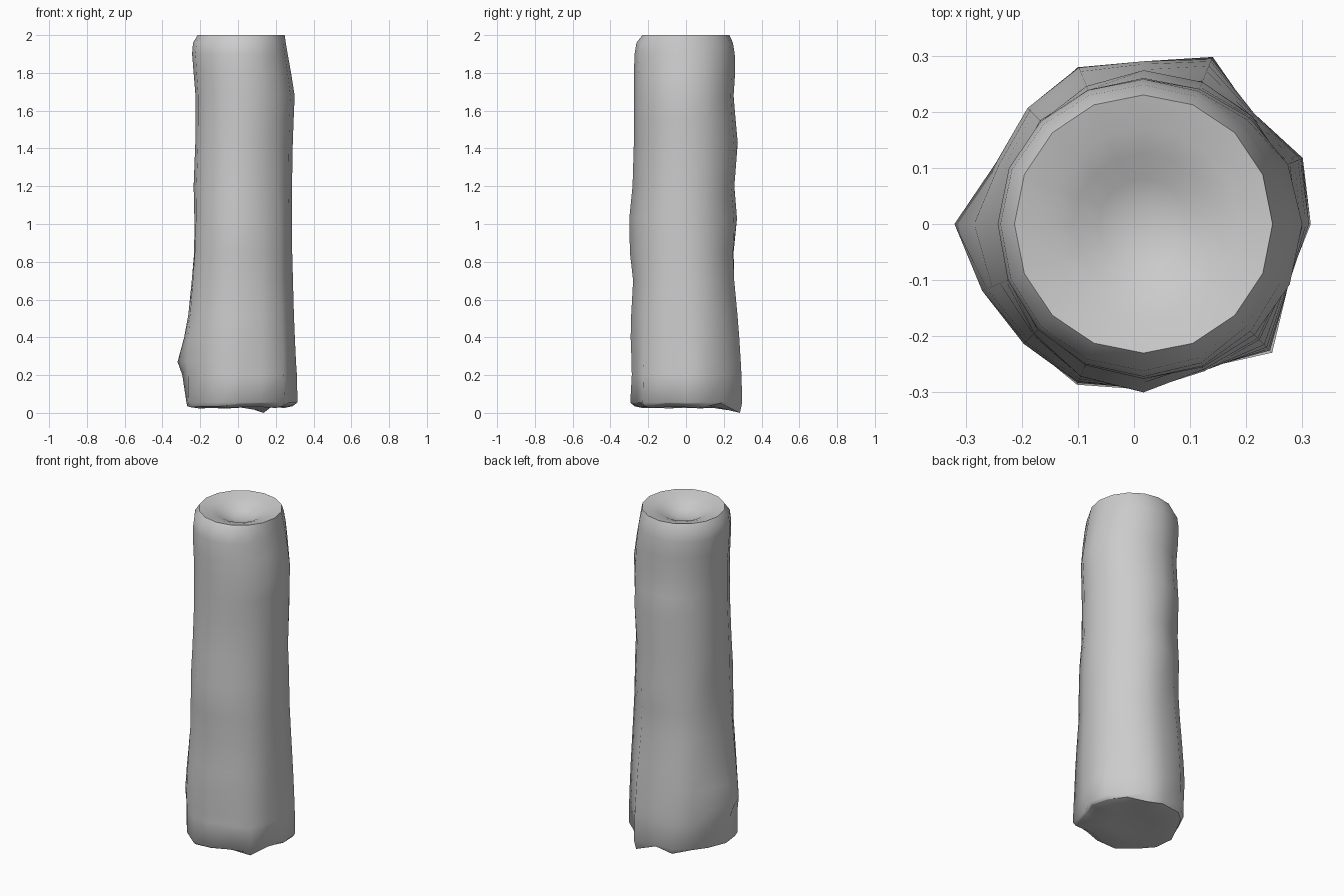
import bpy, bmesh, math

if "Cube" in bpy.data.objects:
    bpy.data.objects.remove(bpy.data.objects["Cube"])

SIDES = 16
CX = 0.017  # axis offset of the trunk

# Silhouette stations: z, reach to right, back, left, front
stations = [
    (0.055, .298, .275, .290, .295),
    (0.20, .295, .290, .312, .287),
    (0.27, .290, .285, .337, .288),
    (0.40, .284, .275, .302, .293),
    (0.52, .279, .265, .280, .290),
    (0.70, .274, .250, .262, .280),
    (0.85, .270, .252, .249, .297),
    (1.03, .270, .270, .248, .300),
    (1.20, .269, .256, .252, .283),
    (1.43, .273, .274, .243, .276),
    (1.56, .278, .262, .242, .276),
    (1.68, .283, .252, .242, .276),
    (1.80, .264, .260, .252, .276),
    (1.90, .246, .258, .260, .272),
    (1.96, .236, .248, .255, .262),
]
# Root flare radius for each of the 16 sides, from +x anticlockwise
flare = [.30, .308, .275, .325, .28, .305, .285, .268,
         .30, .304, .298, .311, .295, .277, .326, .276]
# Uneven height of the cut edge at the foot
foot = [.045, .035, .05, .00, .04, .025, .04, .03,
        .035, .03, .035, .035, .045, .05, .035, .05]
# Shallow grooves: side, centre height, depth
grooves = [(13, 1.15, .016), (4, 1.05, .0), (5, 1.1, .012), (7, .8, .01), (2, .9, .008)]


def ring(bm, radius, height):
    out = []
    for i in range(SIDES):
        a = 2 * math.pi * i / SIDES
        r = radius(i)
        out.append(bm.verts.new((CX + r * math.cos(a), r * math.sin(a), height(i))))
    return out


def bridge(bm, lower, upper):
    for i in range(SIDES):
        j = (i + 1) % SIDES
        bm.faces.new((lower[i], lower[j], upper[j], upper[i]))


def fan(bm, loop, co):
    c = bm.verts.new(co)
    for i in range(SIDES):
        bm.faces.new((loop[i], loop[(i + 1) % SIDES], c))


def mark_sharp(bm, loop):
    for i in range(SIDES):
        bm.edges.get((loop[i], loop[(i + 1) % SIDES])).smooth = False


def side_radius(s):
    # blend the four silhouettes, fade in the root flare, press in the grooves
    z, reach = s[0], s[1:]
    w = max(0.0, 1 - z / 1.2) ** 1.3

    def radius(i):
        q, t = divmod(i, 4)
        t = (1 - math.cos(math.pi * t / 4)) / 2
        base = reach[q] * (1 - t) + reach[(q + 1) % 4] * t
        r = base if i % 4 == 0 else base * (1 - w) + flare[i] * w
        return r - sum(d * math.exp(-((z - h) / .3) ** 2) for k, h, d in grooves if k == i)
    return radius


bm = bmesh.new()

# Underside: shallow, uneven cut
inner = ring(bm, lambda i: 0.12, lambda i: 0.035)
mid = ring(bm, lambda i: flare[i] * 0.80, lambda i: 0.012 + foot[i] * 0.4)
edge = ring(bm, lambda i: flare[i] * 0.95, lambda i: foot[i])
fan(bm, inner, (CX, 0, 0.04))
bridge(bm, inner, mid)
bridge(bm, mid, edge)
mark_sharp(bm, edge)

# Lumpy trunk
prev = edge
for s in stations:
    cur = ring(bm, side_radius(s), lambda i, z=s[0]: z)
    bridge(bm, prev, cur)
    prev = cur

# Round top rim and hollow
for r, z in ((.230, 2.0), (.17, 1.986), (.125, 1.970), (.08, 1.946), (.04, 1.935)):
    cur = ring(bm, lambda i: r, lambda i: z)
    bridge(bm, prev, cur)
    if z == 2.0:
        mark_sharp(bm, cur)
    prev = cur
fan(bm, prev, (CX, 0, 1.932))

bmesh.ops.recalc_face_normals(bm, faces=bm.faces)
for f in bm.faces:
    f.smooth = True
mesh = bpy.data.meshes.new("log")
bm.to_mesh(mesh)
bm.free()
log = bpy.data.objects.new("log", mesh)
bpy.context.collection.objects.link(log)
